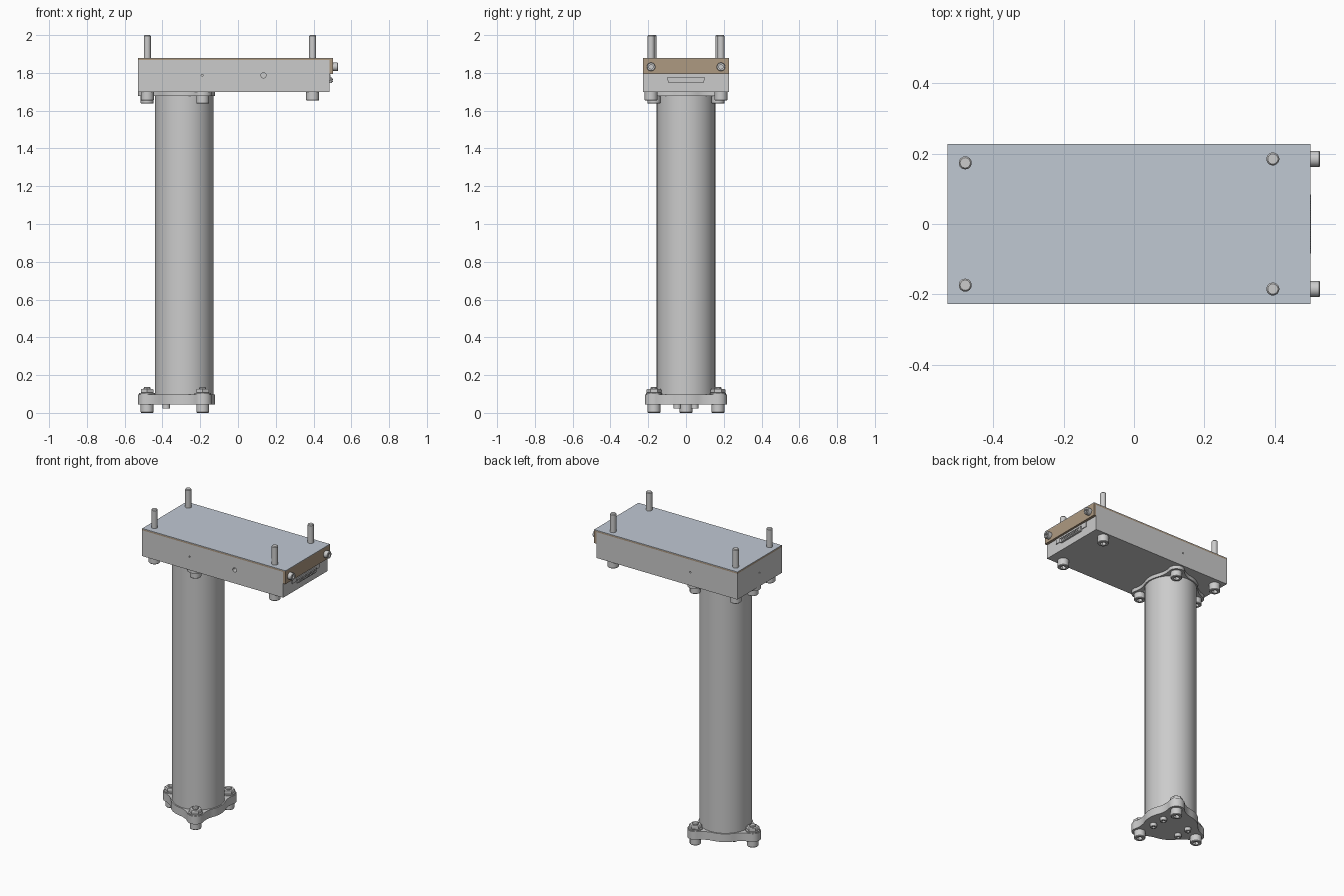
import bpy, bmesh, math
from math import pi, cos, sin, acos, atan2
from mathutils import Matrix

if "Cube" in bpy.data.objects:
    bpy.data.objects.remove(bpy.data.objects["Cube"])

CX = -0.285          # column axis in x
R = 0.196            # bolt circle radius of the flanges
LOBES = [(CX + R * cos(a), R * sin(a)) for a in (pi, pi / 3, -pi / 3)]


def material(name, rgb):
    m = bpy.data.materials.new(name)
    m.diffuse_color = (*rgb, 1)
    m.use_nodes = True
    m.node_tree.nodes["Principled BSDF"].inputs["Base Color"].default_value = m.diffuse_color
    return m


brown = material("bronze_cover", (0.42, 0.32, 0.22))
blue = material("blue_grey_sheet", (0.53, 0.58, 0.65))


def finish(name, bm, mat=None, smooth=True):
    bmesh.ops.recalc_face_normals(bm, faces=bm.faces)
    me = bpy.data.meshes.new(name)
    bm.to_mesh(me)
    bm.free()
    ob = bpy.data.objects.new(name, me)
    bpy.context.collection.objects.link(ob)
    if mat:
        me.materials.append(mat)
    if smooth:
        bpy.ops.object.select_all(action='DESELECT')
        ob.select_set(True)
        bpy.context.view_layer.objects.active = ob
        bpy.ops.object.shade_smooth_by_angle(angle=math.radians(30))
    return ob


def box(name, x, y, z, mat=None):
    bm = bmesh.new()
    bmesh.ops.create_cube(bm, size=1)
    for v in bm.verts:
        v.co = [(a[0] + a[1]) / 2 + c * (a[1] - a[0]) for a, c in zip((x, y, z), v.co)]
    return finish(name, bm, mat, False)


def prism(name, pts, z0, z1, matrix=Matrix()):
    bm = bmesh.new()
    f = bm.faces.new([bm.verts.new((x, y, z0)) for x, y in pts])
    top = bmesh.ops.extrude_face_region(bm, geom=[f])['geom']
    for v in top:
        if isinstance(v, bmesh.types.BMVert):
            v.co.z = z1
    bm.transform(matrix)
    return finish(name, bm)


def lathe(name, profile, matrix, n=24):
    """Rings (radius, z, hex?) stacked along local z; hex rings have six sides."""
    bm = bmesh.new()
    rings = []
    for r, z, hexed in profile:
        ring = []
        for i in range(n):
            a = 2 * pi * i / n
            k = cos(pi / 6) / cos((a % (pi / 3)) - pi / 6) if hexed else 1
            ring.append(bm.verts.new((r * k * cos(a), r * k * sin(a), z)))
        rings.append(ring)
    for a, b in zip(rings, rings[1:]):
        for i in range(n):
            j = (i + 1) % n
            bm.faces.new((a[i], a[j], b[j], b[i]))
    bm.faces.new(rings[0])
    bm.faces.new(rings[-1])
    bm.transform(matrix)
    return finish(name, bm)


def screw(name, matrix, length, head=0.04, rh=0.034, rs=0.0185):
    """Socket cap screw: head on local z 0..-head, shank on +z."""
    s = rh * 0.55
    lathe(name, [(s, -head * 0.45, 1), (s, -head, 1), (rh * 0.9, -head, 0),
                 (rh, -head * 0.92, 0), (rh, 0, 0), (rs, 0, 0),
                 (rs, length - 0.005, 0), (rs - 0.004, length, 0)], matrix)


def at(x, y, z):
    return Matrix.Translation((x, y, z))


# three-lobed flange outline: core circle, lobes and tangent fillets
def flange_outline(core=0.163, lobe=0.048, fil=0.15):
    d = core + fil
    g = acos((d * d + R * R - (lobe + fil) ** 2) / (2 * d * R))
    fx, fy = d * cos(g), d * sin(g)
    b = atan2(fy, fx - R)
    half = [(R + lobe * cos(b * i / 10), lobe * sin(b * i / 10)) for i in range(11)]
    a0, a1 = b + pi, g + pi
    half += [(fx + fil * cos(a0 + (a1 - a0) * i / 8),
              fy + fil * sin(a0 + (a1 - a0) * i / 8)) for i in range(1, 9)]
    half += [(core * cos(g + (pi / 3 - g) * i / 5),
              core * sin(g + (pi / 3 - g) * i / 5)) for i in range(1, 5)]
    mid = (core * cos(pi / 3), core * sin(pi / 3))
    third = [(x, -y) for x, y in reversed(half[1:])] + half + [mid]
    pts = []
    for k in range(3):
        t = pi / 3 + pi * 2 * k / 3
        pts += [(CX + x * cos(t) - y * sin(t), x * sin(t) + y * cos(t)) for x, y in third]
    return pts


# column and its two flanges
outline = flange_outline()
prism("base_flange", outline, 0.045, 0.098)
prism("top_flange", outline, 1.677, 1.70)
lathe("column", [(0.155, 0.09, 0), (0.155, 1.68, 0)], at(CX, 0, 0), 64)

# flange bolts: base ones carry washers and nuts
turn = Matrix.Rotation(pi / 2, 4, 'Z')
for x, y in LOBES:
    screw("base_bolt", at(x, y, 0.045), 0.092, 0.045)
    lathe("base_washer", [(0.043, 0.098, 0), (0.043, 0.105, 0)], at(x, y, 0))
    lathe("base_nut", [(0.036, 0.104, 1), (0.039, 0.107, 1), (0.039, 0.122, 1),
                       (0.036, 0.126, 1)], at(x, y, 0) @ turn)
    screw("top_flange_bolt", at(x, y, 1.677), 0.04)

# small screws under the base flange
for dx in (-0.095, 0.095):
    for y in (-0.046, 0.046):
        screw("base_small_screw", at(CX + dx, y, 0.045), 0.02, 0.023, 0.02, 0.01)

# housing with shallow holes in the front, back and left faces
body = box("housing", (-0.53, 0.485), (-0.228, 0.228), (1.70, 1.868))
for i, (x, y, r, axis) in enumerate([(0.135, -0.228, 0.014, 'X'), (-0.19, -0.228, 0.005, 'X'),
                                     (-0.19, 0.228, 0.005, 'X'), (-0.53, 0, 0.005, 'Y')]):
    cut = lathe("hole_cutter", [(r, -0.03, 0), (r, 0.03, 0)],
                at(x, y, 1.787) @ Matrix.Rotation(pi / 2, 4, axis))
    cut.hide_render = True
    cut.hide_viewport = True
    mod = body.modifiers.new("hole", 'BOOLEAN')
    mod.operation = 'DIFFERENCE'
    mod.solver = 'EXACT'
    mod.object = cut

# bent cover sheet and the top sheet
box("cover_top", (-0.53, 0.502), (-0.228, 0.228), (1.868, 1.876), brown)
box("cover_end", (0.485, 0.502), (-0.228, 0.228), (1.793, 1.868), brown)
box("top_sheet", (-0.53, 0.502), (-0.228, 0.228), (1.876, 1.88), blue)

# long bolts through the housing and the cover screws
face_x = Matrix.Rotation(-pi / 2, 4, 'Y')
for s in (-1, 1):
    screw("left_long_bolt", at(-0.48, s * 0.174, 1.70), 0.30, 0.047)
    screw("right_long_bolt", at(0.395, s * 0.185, 1.70), 0.30, 0.047)
    screw("cover_screw", at(0.502, s * 0.185, 1.832) @ face_x, 0.015, 0.027, 0.0225, 0.012)

# multi-pin connector on the end face
box("connector_plate", (0.484, 0.49), (-0.14, 0.14), (1.758, 1.791))
shell = [(-0.10, 1.775), (0.10, 1.775), (0.093, 1.746), (-0.093, 1.746)]
to_x = Matrix(((0, 0, 1, 0), (1, 0, 0, 0), (0, 1, 0, 0), (0, 0, 0, 1)))
prism("connector_shell", shell, 0.484, 0.498, to_x)
for row, z in enumerate((1.767, 1.755)):
    for i in range(13 - row):
        y = (i - (12 - row) / 2) * 0.0135
        lathe("connector_pin", [(0.0035, 0, 0), (0.0035, -0.005, 0)],
              at(0.498, y, z) @ face_x, 8)
